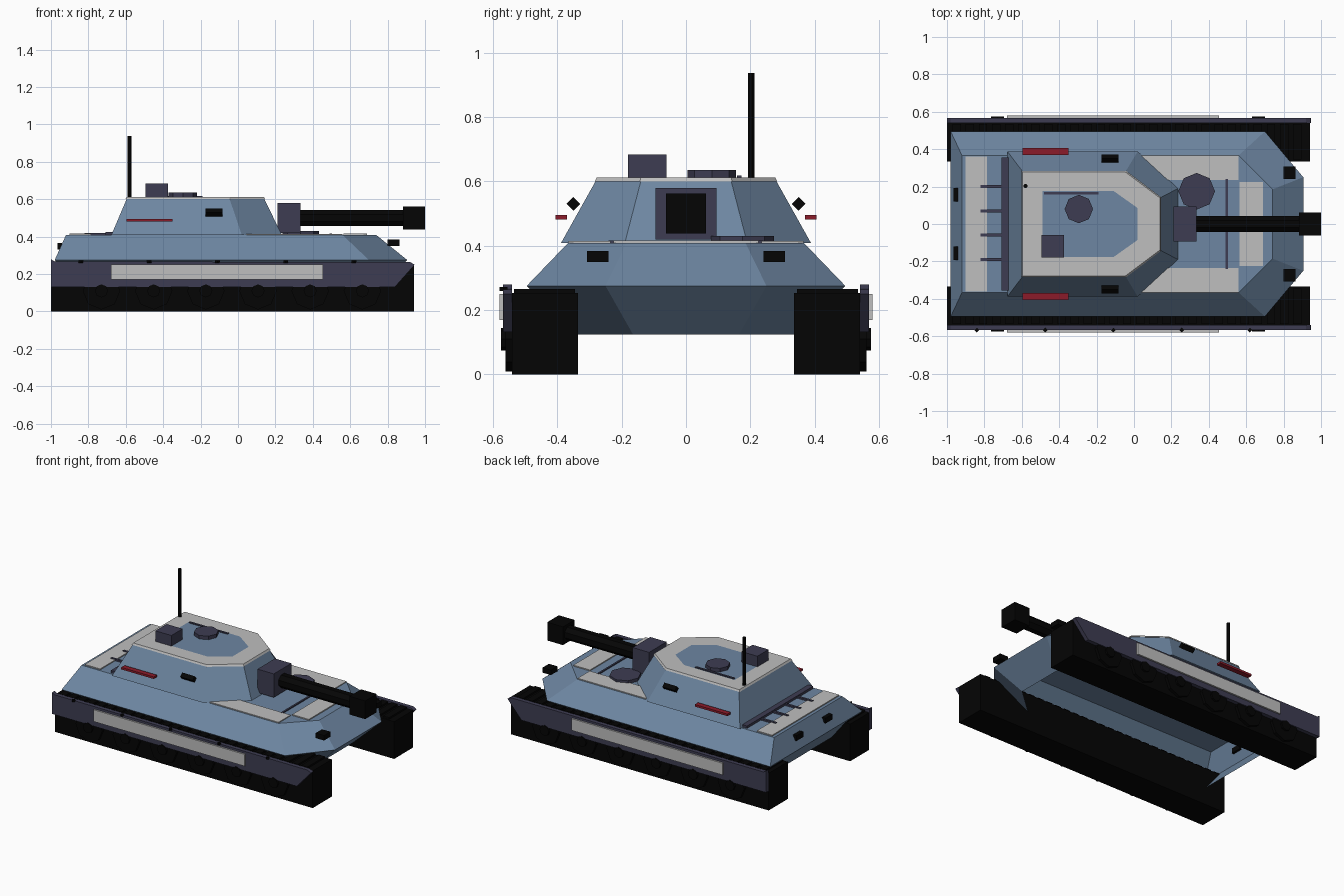
import bpy, bmesh, math
from mathutils import Vector, Matrix

if "Cube" in bpy.data.objects:
    bpy.data.objects.remove(bpy.data.objects["Cube"])


def material(name, rgb):
    m = bpy.data.materials.new(name)
    m.diffuse_color = (*rgb, 1)
    m.use_nodes = True
    m.node_tree.nodes["Principled BSDF"].inputs["Base Color"].default_value = m.diffuse_color
    return m


BLUE = material("steel_blue", (0.155, 0.24, 0.36))
GREY = material("light_grey", (0.52, 0.52, 0.52))
PURPLE = material("dark_violet", (0.047, 0.046, 0.085))
BLACK = material("black", (0.0015, 0.0015, 0.0015))
RED = material("red", (0.26, 0.011, 0.023))


def finish(name, bm, *mats):
    bmesh.ops.recalc_face_normals(bm, faces=bm.faces)
    me = bpy.data.meshes.new(name)
    bm.to_mesh(me)
    bm.free()
    for m in mats:
        me.materials.append(m)
    ob = bpy.data.objects.new(name, me)
    bpy.context.collection.objects.link(ob)
    return ob


def box(name, x, y, z, mat, roll=0):
    """Box from (min, max) ranges, optionally rolled about its x axis."""
    bm = bmesh.new()
    size = [r[1] - r[0] for r in (x, y, z)]
    mid = [(r[1] + r[0]) / 2 for r in (x, y, z)]
    M = Matrix.Translation(mid) @ Matrix.Rotation(roll, 4, 'X') @ Matrix.Diagonal((*size, 1))
    bmesh.ops.create_cube(bm, size=1, matrix=M)
    return finish(name, bm, mat)


def rod(name, start, end, radius, sides, mat, twist=0):
    a, b = Vector(start), Vector(end)
    bm = bmesh.new()
    M = (Matrix.Translation((a + b) / 2) @ (b - a).to_track_quat('Z', 'Y').to_matrix().to_4x4()
         @ Matrix.Rotation(twist, 4, 'Z'))
    bmesh.ops.create_cone(bm, cap_ends=True, segments=sides, radius1=radius, radius2=radius,
                          depth=(b - a).length, matrix=M)
    return finish(name, bm, mat)


def loft(name, rings, *mats, inner=None, base=True):
    """Skin stacked rings of 3D points; 'inner' paints a second outline on the top."""
    bm = bmesh.new()
    loops = [[bm.verts.new(p) for p in r] for r in rings]
    n = len(loops[0])
    for a, b in zip(loops, loops[1:]):
        for i in range(n):
            bm.faces.new((a[i], a[(i + 1) % n], b[(i + 1) % n], b[i]))
    if base:
        bm.faces.new(loops[0])
    if inner:
        top = [bm.verts.new(p) for p in inner]
        for i in range(n):
            bm.faces.new((loops[-1][i], loops[-1][(i + 1) % n], top[(i + 1) % n], top[i]))
        bm.faces.new(top).material_index = 1
    else:
        bm.faces.new(loops[-1])
    return finish(name, bm, *mats)


def nose(back, shoulder, front, half, tip, z):
    """Six-sided plan: square back, chamfered front."""
    return [(back, -half, z), (shoulder, -half, z), (front, -tip, z),
            (front, tip, z), (shoulder, half, z), (back, half, z)]


# Hull (open underneath) and turret
loft("hull", [nose(-0.86, 0.56, 0.75, 0.335, 0.165, 0.125),
              nose(-0.98, 0.70, 0.905, 0.495, 0.25, 0.275),
              nose(-0.92, 0.56, 0.74, 0.367, 0.185, 0.408)], BLUE, base=False)
loft("turret", [nose(-0.677, 0.02, 0.235, 0.388, 0.19, 0.409),
                nose(-0.595, -0.045, 0.14, 0.28, 0.14, 0.602)], BLUE)
loft("turret_roof", [nose(-0.602, -0.04, 0.145, 0.283, 0.143, 0.60),
                     nose(-0.595, -0.045, 0.138, 0.277, 0.14, 0.612)],
     GREY, BLUE, inner=nose(-0.49, -0.11, 0.02, 0.177, 0.085, 0.612))

# Deck panels
DECK = 0.409
box("rear_deck_panel", (-0.90, -0.785), (-0.36, 0.36), (DECK, 0.416), GREY)
box("front_deck_panel", (0.565, 0.69), (-0.225, 0.225), (DECK, 0.416), GREY)
box("deck_seam", (0.49, 0.502), (-0.24, 0.24), (DECK, 0.416), PURPLE)

# Rear rail with four short bars
box("rear_rail", (-0.708, -0.672), (-0.355, 0.355), (DECK, 0.425), PURPLE)
for y in (-0.19, -0.06, 0.07, 0.20):
    box("rear_bar", (-0.82, -0.70), (y - 0.008, y + 0.008), (DECK, 0.42), PURPLE)

# Hatches and roof equipment
rod("hull_hatch", (0.335, 0.175, DECK), (0.335, 0.175, 0.43), 0.098, 8, PURPLE)
rod("turret_hatch", (-0.295, 0.08, 0.61), (-0.295, 0.08, 0.636), 0.076, 8, PURPLE)
box("roof_box", (-0.495, -0.375), (-0.18, -0.06), (0.61, 0.684), PURPLE)
box("roof_bar", (-0.48, -0.19), (0.158, 0.172), (0.608, 0.618), PURPLE)
rod("antenna", (-0.58, 0.203, 0.60), (-0.58, 0.203, 0.937), 0.0105, 8, BLACK, math.pi / 8)

# Gun
box("mantlet", (0.212, 0.335), (-0.094, 0.094), (0.42, 0.58), PURPLE)
rod("barrel", (0.32, 0, 0.5), (0.9, 0, 0.5), 0.047, 8, BLACK, math.pi / 8)
box("muzzle", (0.882, 1.0), (-0.062, 0.062), (0.438, 0.562), BLACK)

for s in (-1, 1):
    def span(a, b):
        return tuple(sorted((s * a, s * b)))

    # Tracks with raised links along the top
    box("track", (-1.0, 0.94), span(0.335, 0.54), (0, 0.253), BLACK)
    for i in range(27):
        x = -0.97 + i * 0.07
        box("track_link", (x, x + 0.045), span(0.345, 0.535), (0.25, 0.265), BLACK)

    # Road wheels
    for i in range(6):
        x = -0.73 + i * 0.279
        rod("road_wheel", (x, s * 0.5, 0.11), (x, s * 0.56, 0.11), 0.1, 8, BLACK)
        rod("wheel_hub", (x, s * 0.55, 0.11), (x, s * 0.574, 0.11), 0.035, 8, BLACK)

    # Side skirt with slanted front end
    outline = [(-1, 0.132), (0.84, 0.132), (0.945, 0.25), (0.92, 0.264), (-0.98, 0.267), (-1, 0.279)]
    loft("side_skirt", [[(x, s * y, z) for x, z in outline] for y in (0.541, 0.568)], PURPLE)
    box("skirt_panel", (-0.68, 0.455), span(0.56, 0.579), (0.17, 0.25), GREY)

    # Front side deck panel
    strip = [(0.0, 0.365), (0.56, 0.365), (0.56, 0.235), (0.0, 0.235)]
    loft("side_deck_panel", [[(x, s * y, z) for x, y in strip] for z in (DECK, 0.415)], GREY)

    # Lights and vision blocks
    box("red_marker", (-0.595, -0.35), span(0.37, 0.405), (0.481, 0.495), RED)
    box("vision_block", (-0.175, -0.082), span(0.335, 0.365), (0.515, 0.545), BLACK, math.pi / 4)
    box("headlight", (0.80, 0.863), span(0.24, 0.308), (0.35, 0.384), BLACK)
    box("tail_light", (-0.966, -0.94), span(0.12, 0.192), (0.33, 0.366), BLACK)

# Flat diamond bolts on top of the left skirt
for i in range(5):
    x = -0.84 + i * 0.365
    rod("skirt_bolt", (x, -0.567, 0.26), (x, -0.567, 0.272), 0.013, 4, BLACK)
